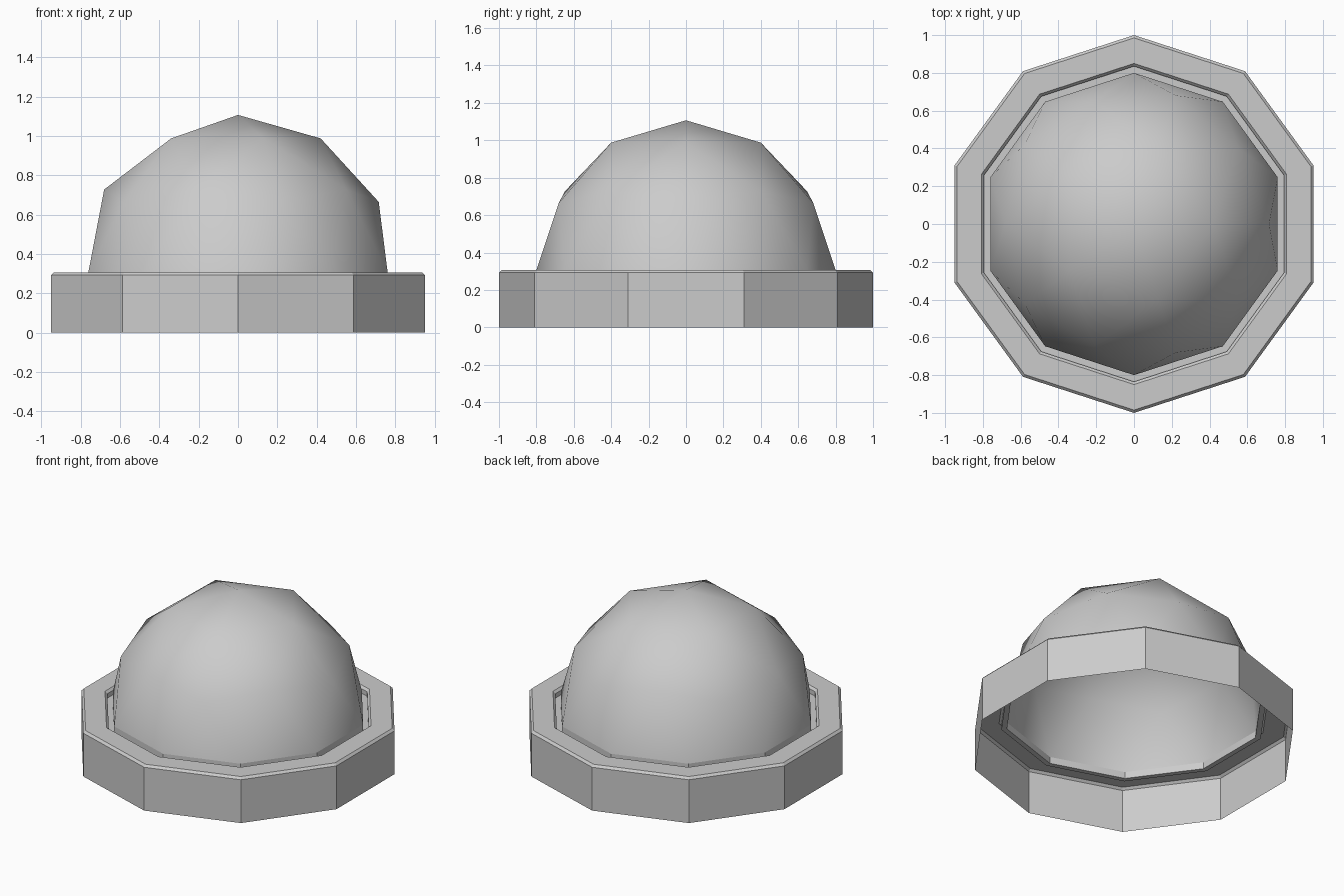
import bpy, bmesh
from math import pi, cos, sin

if "Cube" in bpy.data.objects:
    bpy.data.objects.remove(bpy.data.objects["Cube"])

SIDES = 10
TOP = 0.307
GROOVE = 0.045


def lathe(name, profile):
    """Sweep (radius, z) points round the z axis as flat-sided bands."""
    bm = bmesh.new()
    rings = [[bm.verts.new((r * cos(pi / 2 + 2 * pi * i / SIDES),
                            r * sin(pi / 2 + 2 * pi * i / SIDES), z))
              for i in range(SIDES)] for r, z in profile]
    for a, b in zip(rings, rings[1:]):
        for i in range(SIDES):
            j = (i + 1) % SIDES
            bm.faces.new((a[i], a[j], b[j], b[i]))
    mesh = bpy.data.meshes.new(name)
    bm.to_mesh(mesh)
    bm.free()
    obj = bpy.data.objects.new(name, mesh)
    bpy.context.collection.objects.link(obj)
    return obj


# Base ring: open underneath, bevelled rims, shallow groove round the dome
lathe("base_ring", [
    (1.0, 0.0), (1.0, TOP - 0.015), (0.985, TOP), (0.85, TOP),
    (0.835, TOP - 0.015), (0.835, TOP - GROOVE), (0.8, TOP - GROOVE), (0.8, TOP)])

# Dome: upper half of a low-poly icosphere, smooth and open underneath
bpy.ops.mesh.primitive_ico_sphere_add(subdivisions=2, radius=0.8, location=(0, 0, TOP))
dome = bpy.context.object
dome.name = "dome"
bm = bmesh.new()
bm.from_mesh(dome.data)
bmesh.ops.delete(bm, geom=[v for v in bm.verts if v.co.z < -0.01], context='VERTS')
for f in bm.faces:
    f.smooth = True
bm.to_mesh(dome.data)
bm.free()
